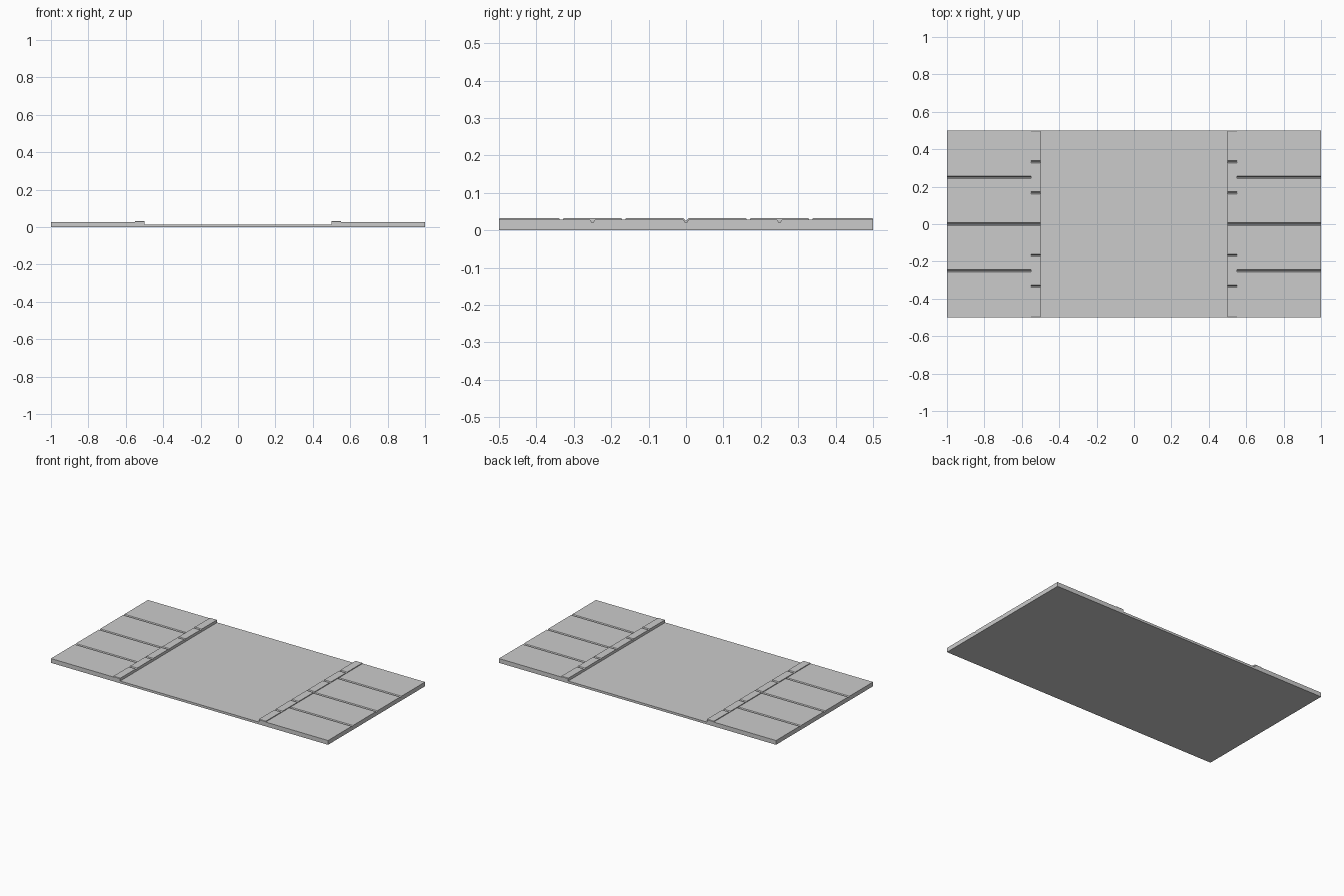
import bpy, bmesh

if "Cube" in bpy.data.objects:
    bpy.data.objects.remove(bpy.data.objects["Cube"])


def strip(name, x0, x1, top, joints, half_width=0.007, depth=0.007, end_chamfer=0.0):
    """Extrude a y-z profile with V-shaped joints along x."""
    prof = [(-0.5, 0.0), (0.5, 0.0)]
    if end_chamfer:
        prof += [(0.5, top - end_chamfer), (0.5 - end_chamfer, top)]
    else:
        prof += [(0.5, top)]
    for y in sorted(joints, reverse=True):
        prof += [(y + half_width, top), (y + 0.002, top - depth),
                 (y - 0.002, top - depth), (y - half_width, top)]
    if end_chamfer:
        prof += [(-0.5 + end_chamfer, top), (-0.5, top - end_chamfer)]
    else:
        prof += [(-0.5, top)]
    bm = bmesh.new()
    face = bm.faces.new([bm.verts.new((x0, y, z)) for y, z in prof])
    ext = bmesh.ops.extrude_face_region(bm, geom=[face])
    moved = [v for v in ext["geom"] if isinstance(v, bmesh.types.BMVert)]
    bmesh.ops.translate(bm, verts=moved, vec=(x1 - x0, 0, 0))
    bmesh.ops.recalc_face_normals(bm, faces=bm.faces)
    mesh = bpy.data.meshes.new(name)
    bm.to_mesh(mesh)
    bm.free()
    obj = bpy.data.objects.new(name, mesh)
    bpy.context.collection.objects.link(obj)
    return obj


# Low road surface between the curbs
strip("road", -0.5, 0.5, 0.015, [])

# Raised pavements and curbs on both sides
paving_joints = [-0.25, 0.0, 0.25]
curb_joints = [i / 6 for i in range(-2, 3)]
for side, s in (("left", -1), ("right", 1)):
    strip(side + "_pavement", s * 0.55, s * 1.0, 0.028, paving_joints)
    strip(side + "_curb", s * 0.5, s * 0.55, 0.033, curb_joints, end_chamfer=0.003)
